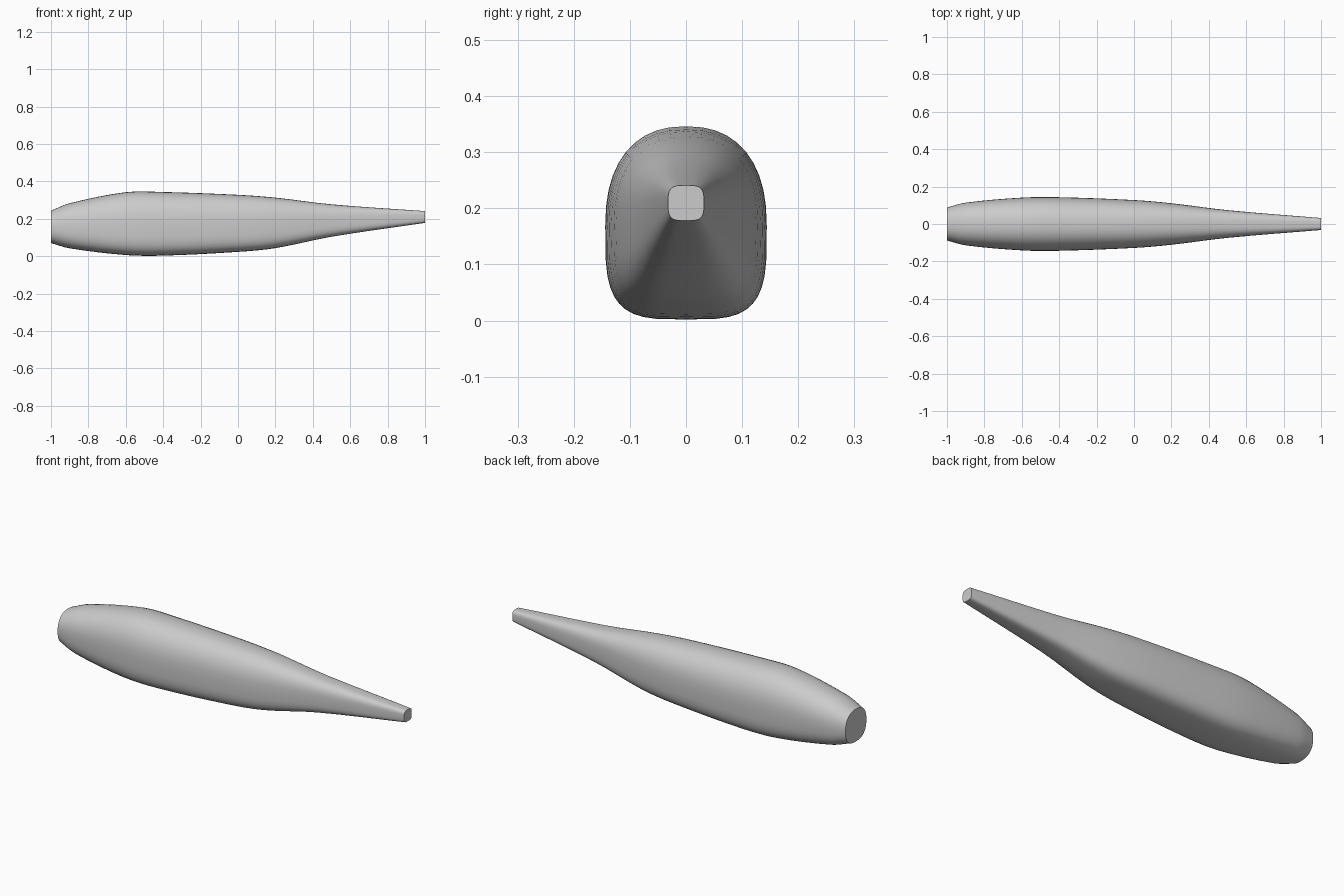
import bpy, bmesh
from math import sin, cos, pi, copysign, radians

cube = bpy.data.objects.get("Cube")
if cube:
    bpy.data.objects.remove(cube, do_unlink=True)

SIDES = 40
STEPS = 4

# Stations: x, bottom, top, half width, widest height fraction, upper and lower squareness
stations = [
    (-1.0, 0.070, 0.243, 0.088, 0.50, 2.3, 2.5),
    (-0.9, 0.042, 0.283, 0.114, 0.49, 2.3, 2.9),
    (-0.6, 0.006, 0.342, 0.141, 0.48, 2.35, 3.6),
    (-0.4, 0.003, 0.343, 0.143, 0.48, 2.35, 3.7),
    (0.0, 0.023, 0.328, 0.128, 0.48, 2.4, 3.7),
    (0.2, 0.043, 0.313, 0.111, 0.48, 2.5, 3.7),
    (0.5, 0.104, 0.277, 0.074, 0.49, 2.8, 3.7),
    (1.0, 0.178, 0.241, 0.032, 0.50, 3.6, 3.7),
]


def slope(i, k):
    a, b = stations[max(i - 1, 0)], stations[min(i + 1, len(stations) - 1)]
    return (b[k] - a[k]) / (b[0] - a[0])


def blend(i, t):
    """Smooth station between station i and the next one."""
    a, b = stations[i], stations[i + 1]
    dx = b[0] - a[0]
    out = [a[0] + t * dx]
    for k in range(1, len(a)):
        out.append(a[k] * (1 + 2 * t) * (1 - t) ** 2 + b[k] * t * t * (3 - 2 * t)
                   + dx * t * (1 - t) * (slope(i, k) * (1 - t) - slope(i + 1, k) * t))
    return out


def power(v, n):
    return copysign(abs(v) ** (2 / n), v)


def add_ring(bm, station):
    """Rounded cross-section, squarer below than above."""
    x, low, high, half, mid, upper, lower = station
    centre = low + (high - low) * mid
    ring = []
    for j in range(SIDES):
        a = 2 * pi * j / SIDES
        n = upper if sin(a) >= 0 else lower
        reach = high - centre if sin(a) >= 0 else centre - low
        ring.append(bm.verts.new((x, half * power(cos(a), n),
                                  centre + reach * power(sin(a), n))))
    return ring


# Loft the body through the smoothed stations
bm = bmesh.new()
sections = [blend(i, s / STEPS) for i in range(len(stations) - 1) for s in range(STEPS)]
sections.append(stations[-1])
rings = [add_ring(bm, s) for s in sections]
for a, b in zip(rings, rings[1:]):
    for j in range(SIDES):
        k = (j + 1) % SIDES
        bm.faces.new((a[j], a[k], b[k], b[j]))

# Flat end caps
bm.faces.new(rings[0])
bm.faces.new(rings[-1])
bmesh.ops.recalc_face_normals(bm, faces=bm.faces)

mesh = bpy.data.meshes.new("fuselage")
bm.to_mesh(mesh)
bm.free()
fuselage = bpy.data.objects.new("fuselage", mesh)
bpy.context.collection.objects.link(fuselage)

# Plain grey skin
grey = bpy.data.materials.new("light grey")
grey.use_nodes = True
colour = (0.6, 0.6, 0.6, 1)
grey.diffuse_color = colour
grey.node_tree.nodes["Principled BSDF"].inputs["Base Color"].default_value = colour
mesh.materials.append(grey)

bpy.context.view_layer.objects.active = fuselage
fuselage.select_set(True)
bpy.ops.object.shade_smooth_by_angle(angle=radians(35))
